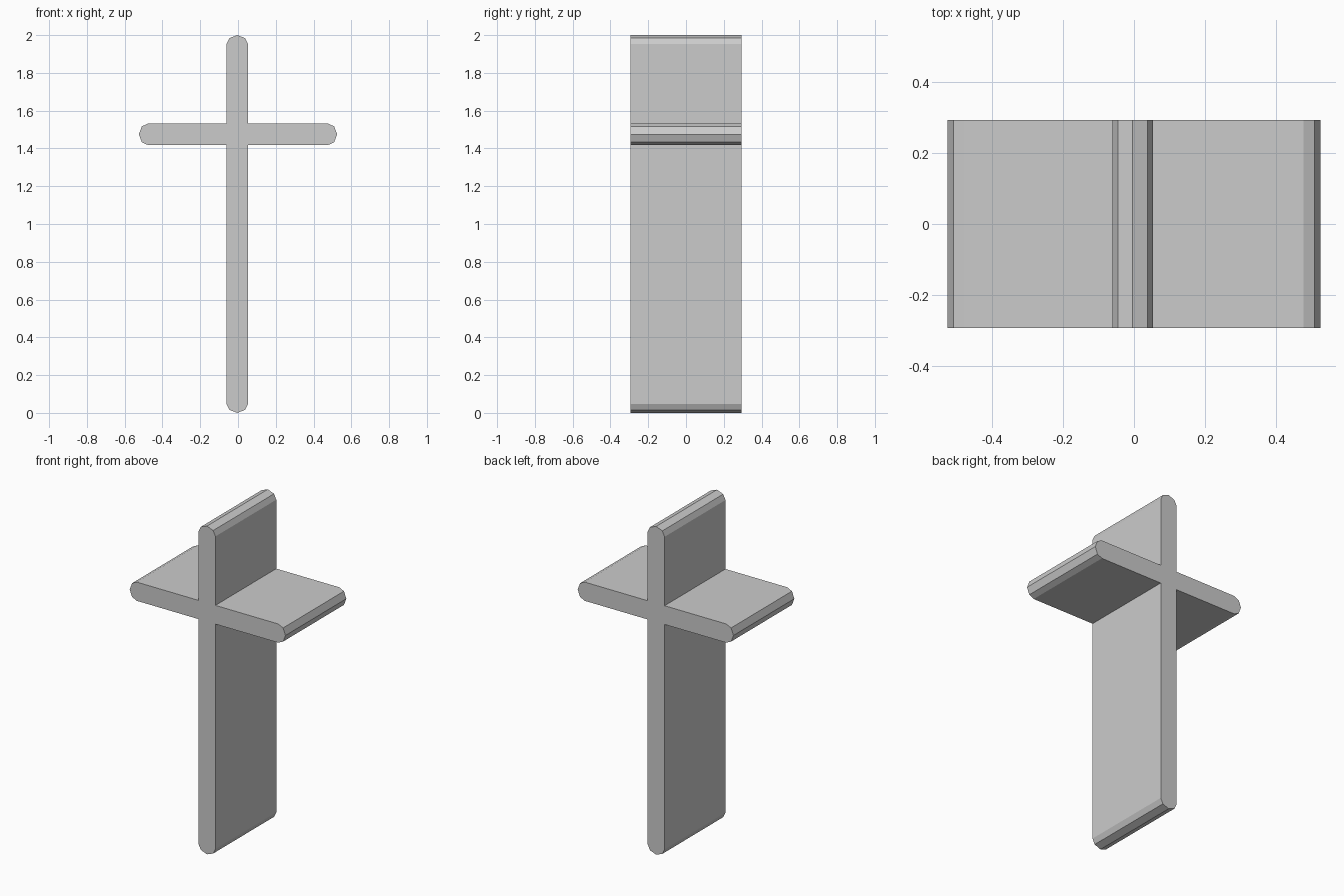
import bpy
import bmesh
from mathutils import Vector

if "Cube" in bpy.data.objects:
    bpy.data.objects.remove(bpy.data.objects["Cube"])

CENTRE = Vector((-0.004, 1.475))   # crossing point in x, z
HALF_WIDTH = 0.057
HALF_DEPTH = 0.293

# Half-round tip: (share of half width, distance back from the tip)
TIP = [(-1, 0.048), (-0.73, 0.016), (0, 0), (0.73, 0.016), (1, 0.048)]


def arm(direction, length):
    """Outline of one arm, counter-clockwise, ending at the inner corner."""
    out = Vector(direction)
    side = Vector((-out.y, out.x))
    points = [CENTRE + out * (length - back) + side * (HALF_WIDTH * share)
              for share, back in TIP]
    points.append(CENTRE + (out + side) * HALF_WIDTH)
    return points


# Outline of the whole cross
outline = (arm((1, 0), 0.529) + arm((0, 1), 0.525)
           + arm((-1, 0), 0.521) + arm((0, -1), 1.475))

# Extrude the outline from front to back
bm = bmesh.new()
front = bm.faces.new([bm.verts.new((p.x, -HALF_DEPTH, p.y)) for p in outline])
extruded = bmesh.ops.extrude_face_region(bm, geom=[front], use_keep_orig=True)
back = [g for g in extruded["geom"] if isinstance(g, bmesh.types.BMVert)]
bmesh.ops.translate(bm, verts=back, vec=(0, 2 * HALF_DEPTH, 0))
bmesh.ops.recalc_face_normals(bm, faces=bm.faces)

mesh = bpy.data.meshes.new("cross")
bm.to_mesh(mesh)
bm.free()
cross = bpy.data.objects.new("cross", mesh)
bpy.context.collection.objects.link(cross)

# Plain grey surface
grey = bpy.data.materials.new("light_grey")
grey.use_nodes = True
colour = (0.6, 0.6, 0.6, 1)
grey.diffuse_color = colour
grey.node_tree.nodes["Principled BSDF"].inputs["Base Color"].default_value = colour
mesh.materials.append(grey)
